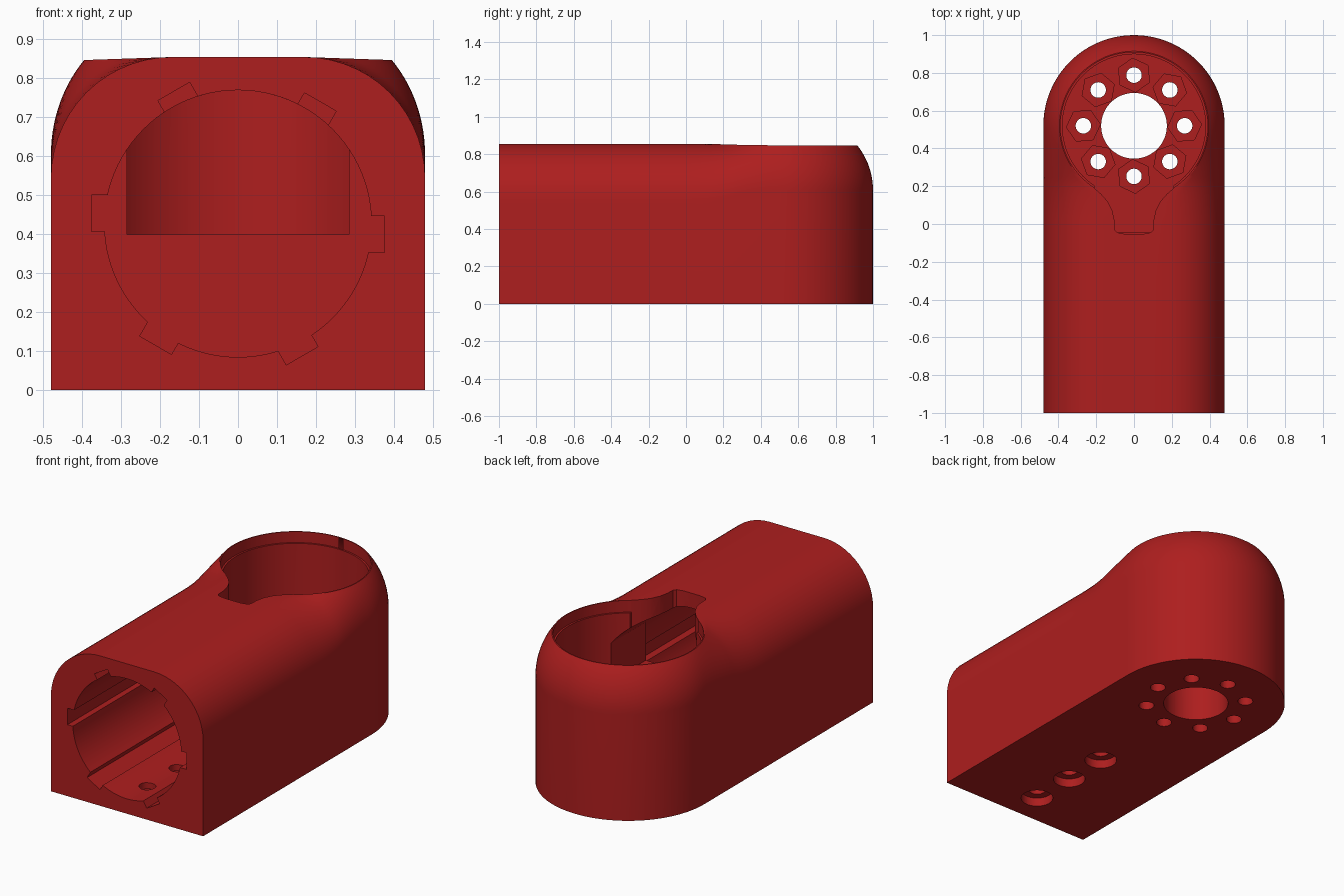
import bpy, bmesh
from math import sin, cos, pi, radians, sqrt

if "Cube" in bpy.data.objects:
    bpy.data.objects.remove(bpy.data.objects["Cube"])

HEAD_Y, TUBE_Z, TUBE_R = 0.52, 0.4275, 0.3425
N = 14  # steps along the shoulder arc


def finish(bm, name):
    bmesh.ops.remove_doubles(bm, verts=bm.verts, dist=1e-5)
    bmesh.ops.recalc_face_normals(bm, faces=bm.faces)
    me = bpy.data.meshes.new(name)
    bm.to_mesh(me)
    bm.free()
    ob = bpy.data.objects.new(name, me)
    bpy.context.collection.objects.link(ob)
    return ob


def ring(cx, cy, r, n=64, a0=0.0):
    return [(cx + r * cos(a0 + 2 * pi * i / n), cy + r * sin(a0 + 2 * pi * i / n))
            for i in range(n)]


def prism(pts, axis, lo, hi):
    """Extrude a 2D outline along y (x,z outline) or z (x,y outline)."""
    bm = bmesh.new()
    place = (lambda p, d: (p[0], d, p[1])) if axis == 'Y' else (lambda p, d: (p[0], p[1], d))
    a = [bm.verts.new(place(p, lo)) for p in pts]
    b = [bm.verts.new(place(p, hi)) for p in pts]
    bm.faces.new(a)
    bm.faces.new(b)
    for i in range(len(pts)):
        j = (i + 1) % len(pts)
        bm.faces.new((a[i], a[j], b[j], b[i]))
    return finish(bm, "cutter")


def section(w):
    """Half cross-section; w is the half-width of the flat top."""
    k = (w - 0.17) / 0.225
    pts = [(0, 0), (0.48, 0)]
    for i in range(N + 1):
        a, h = pi / 2 * i / N, radians(42) * i / N
        bx, bz = 0.17 + 0.31 * cos(a), 0.545 + 0.31 * sin(a)
        hx, hz = 0.48 - 0.331 * (1 - cos(h)), 0.605 + 0.362 * sin(h)
        pts.append((bx + (hx - bx) * k, bz + (hz - bz) * k))
    return pts + [(0, pts[-1][1])]


def top_width(y):
    """Narrow along the arm, flaring through a fillet into the round head."""
    if y <= 0.02:
        return 0.17
    if y <= 0.25:
        return 0.17 + 0.118 * ((y - 0.02) / 0.23) ** 2
    return sqrt(0.395 ** 2 - (y - HEAD_Y) ** 2)


# Outer shell: arm, flared shoulder and round head swept in one strip
ys = [-1.0] + [0.02 + 0.5 * i / 24 for i in range(25)]
right = [[(r, y, z) for r, z in section(top_width(y))] for y in ys]
left = [[(-x, y, z) for x, y, z in col] for col in reversed(right)]
head = [[(r * cos(pi * i / 48), HEAD_Y + r * sin(pi * i / 48), z)
         for r, z in section(0.395)] for i in range(1, 48)]
bm = bmesh.new()
cols = [[bm.verts.new(p) for p in col] for col in right + head + left]
for c, d in zip(cols, cols[1:]):
    for i in range(len(c) - 1):
        bm.faces.new((c[i], d[i], d[i + 1], c[i + 1]))
bmesh.ops.remove_doubles(bm, verts=bm.verts, dist=1e-5)
bmesh.ops.dissolve_degenerate(bm, edges=bm.edges, dist=1e-6)
bmesh.ops.contextual_create(bm, geom=[e for e in bm.edges if e.is_boundary])
body = finish(bm, "arm_housing")


def cut(cutter):
    cutter.hide_render = True
    m = body.modifiers.new("cut", 'BOOLEAN')
    m.operation, m.solver, m.object = 'DIFFERENCE', 'EXACT', cutter
    bpy.context.view_layer.objects.active = body
    bpy.ops.object.modifier_apply(modifier=m.name)
    bpy.data.objects.remove(cutter)


# Head cavity with a shallow stepped rim
cut(prism(ring(0, HEAD_Y, 0.379, 96), 'Z', 0.4, 1))
cut(prism(ring(0, HEAD_Y, 0.389, 96), 'Z', 0.785, 1))

# Round tunnel from the front
cut(prism(ring(0, TUBE_Z, TUBE_R, 96), 'Y', -1.1, -0.045))

# Six key slots along the tunnel, each shifted sideways
for i in range(6):
    a = pi / 3 * i
    rad, tan = (cos(a), sin(a)), (sin(a), -cos(a))
    box = [(rad[0] * r + tan[0] * t, TUBE_Z + rad[1] * r + tan[1] * t)
           for r, t in ((0.3, -0.02), (0.3, 0.074), (0.376, 0.074), (0.376, -0.02))]
    cut(prism(box, 'Y', -1.1, -0.045))

# Passage between tunnel and head cavity
hw = 0.285
arc = [(hw * cos(pi * i / 32), TUBE_Z + sqrt(TUBE_R ** 2 - (hw * cos(pi * i / 32)) ** 2))
       for i in range(33)]
cut(prism([(-hw, 0.4), (hw, 0.4)] + arc, 'Y', -0.06, 0.45))

# Flared cable notch in the roof
half = [(0.05, -0.053), (0.09, -0.045), (0.102, -0.03), (0.104, 0.02), (0.115, 0.07),
        (0.14, 0.12), (0.175, 0.16), (0.21, 0.19), (0.21, 0.3)]
cut(prism([(-x, y) for x, y in reversed(half)] + half, 'Z', 0.6, 1))

# Centre bore and ring of screw holes with hexagonal pockets
cut(prism(ring(0, HEAD_Y, 0.174), 'Z', -0.1, 0.5))
for i in range(8):
    a = pi / 4 * i
    x, y = 0.268 * cos(a), HEAD_Y + 0.268 * sin(a)
    cut(prism(ring(x, y, 0.09, 6, a + radians(5)), 'Z', 0.25, 0.5))
    cut(prism(ring(x, y, 0.041, 32), 'Z', -0.1, 0.35))

# Three counterbored holes under the tunnel
for y in (-0.28, -0.545, -0.815):
    cut(prism(ring(0, y, 0.086, 40), 'Z', -0.1, 0.05))
    cut(prism(ring(0, y, 0.044, 32), 'Z', -0.05, 0.2))

# Red finish and smooth shading
mat = bpy.data.materials.new("red")
mat.diffuse_color = (0.42, 0.013, 0.013, 1)
mat.use_nodes = True
mat.node_tree.nodes["Principled BSDF"].inputs["Base Color"].default_value = mat.diffuse_color
body.data.materials.clear()
body.data.materials.append(mat)
bpy.ops.object.select_all(action='DESELECT')
body.select_set(True)
bpy.context.view_layer.objects.active = body
bpy.ops.object.shade_smooth_by_angle(angle=radians(25))
